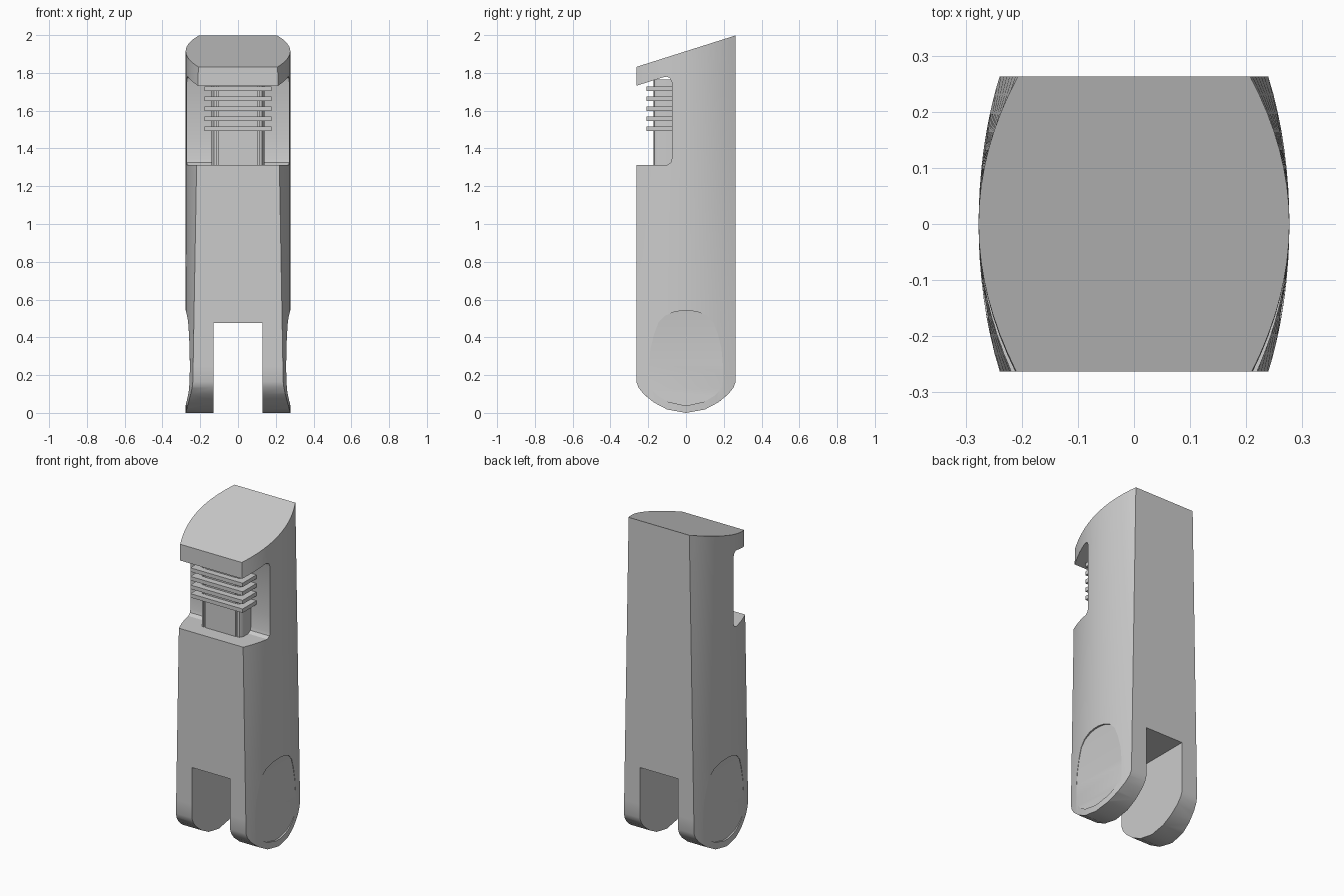
import bpy, bmesh
from math import radians

if "Cube" in bpy.data.objects:
    bpy.data.objects.remove(bpy.data.objects["Cube"])


def loft(name, rings):
    """Solid skinned through equal-length rings, capped at both ends."""
    bm = bmesh.new()
    rows = [[bm.verts.new(p) for p in r] for r in rings]
    n = len(rows[0])
    for a, b in zip(rows, rows[1:]):
        for i in range(n):
            j = (i + 1) % n
            bm.faces.new((a[i], a[j], b[j], b[i]))
    bm.faces.new(rows[0][::-1])
    bm.faces.new(rows[-1])
    bmesh.ops.recalc_face_normals(bm, faces=bm.faces[:])
    me = bpy.data.meshes.new(name)
    bm.to_mesh(me)
    bm.free()
    ob = bpy.data.objects.new(name, me)
    bpy.context.collection.objects.link(ob)
    return ob


def box(name, x, y, z):
    return loft(name, [[(x[0], y[0], h), (x[1], y[0], h), (x[1], y[1], h), (x[0], y[1], h)] for h in z])


def boolean(ob, cutter, op):
    mod = ob.modifiers.new("cut", 'BOOLEAN')
    mod.operation, mod.object, mod.solver = op, cutter, 'EXACT'
    select(ob)
    bpy.ops.object.modifier_apply(modifier=mod.name)
    bpy.data.objects.remove(cutter)


def select(ob):
    bpy.ops.object.select_all(action='DESELECT')
    ob.select_set(True)
    bpy.context.view_layer.objects.active = ob


# Body: bulging sides, front and back faces narrowing towards the top
D, W = 0.263, 0.277


def section(z):
    edge = 0.242 - 0.0175 * z
    ys = [-D + 2 * D * i / 16 for i in range(17)]
    half = [(W - (W - edge) * (y / D) ** 2, y) for y in ys]
    return [(x, y, z) for x, y in half] + [(-x, y, z) for x, y in half[::-1]]


body = loft("body", [section(-0.05 + 0.3 * i) for i in range(8)])

# Side silhouette: rounded foot, slanted top and thumb notch
foot = [(-D, 0.18), (-0.252, 0.135), (-0.225, 0.1), (-0.17, 0.055), (-0.1, 0.018)]
notch = [(-D, 1.83), (-D, 1.73), (-0.13, 1.774), (-0.105, 1.78), (-0.085, 1.773), (-0.075, 1.75),
         (-0.075, 1.345), (-0.08, 1.325), (-0.1, 1.312), (-D, 1.312)]
profile = foot + [(0, 0)] + [(-y, z) for y, z in foot[::-1]] + [(D, 2.0)] + notch
# Push the flat front and back just past the body so they do not coincide
profile = [(y * 1.02 if abs(y) == D else y, z) for y, z in profile]
boolean(body, loft("silhouette", [[(x, y, z) for y, z in profile] for x in (-0.4, 0.4)]), 'INTERSECT')

# Fork slot
boolean(body, box("slot", (-0.13, 0.13), (-0.4, 0.4), (-0.1, 0.477)), 'DIFFERENCE')

# Scooped oval on each side of the fork
oval = [(0.042, 0.02), (0.06, 0.1), (0.09, 0.15), (0.13, 0.188), (0.18, 0.198), (0.26, 0.195),
        (0.34, 0.188), (0.42, 0.168), (0.48, 0.145), (0.515, 0.11), (0.535, 0.06), (0.541, 0.02)]
for s in (1, -1):
    rings = []
    for z, w in oval:
        inner = 0.254 + 0.012 * ((z - 0.29) / 0.25) ** 2
        rings.append([(s * inner, -w, z), (s * 0.4, -w, z), (s * 0.4, w, z), (s * inner, w, z)])
    boolean(body, loft("scoop", rings), 'DIFFERENCE')

# Thumb slider with grooved, rounded corners
half = [(0.105, -0.172), (0.105, -0.155), (0.115, -0.155), (0.115, -0.172),
        (0.128, -0.168), (0.137, -0.155), (0.14, -0.14), (0.14, -0.06)]
plan = half + [(-x, y) for x, y in half[::-1]]
slider = loft("slider", [[(x, y, z) for x, y in plan] for z in (1.305, 1.765)])

# Grip ribs
for i in range(5):
    z = 1.504 + 0.053 * i
    box(f"grip_rib_{i + 1}", (-0.178, 0.178), (-0.21, -0.07), (z - 0.012, z + 0.012))

for ob in (body, slider):
    select(ob)
    bpy.ops.object.shade_smooth_by_angle(angle=radians(25))
